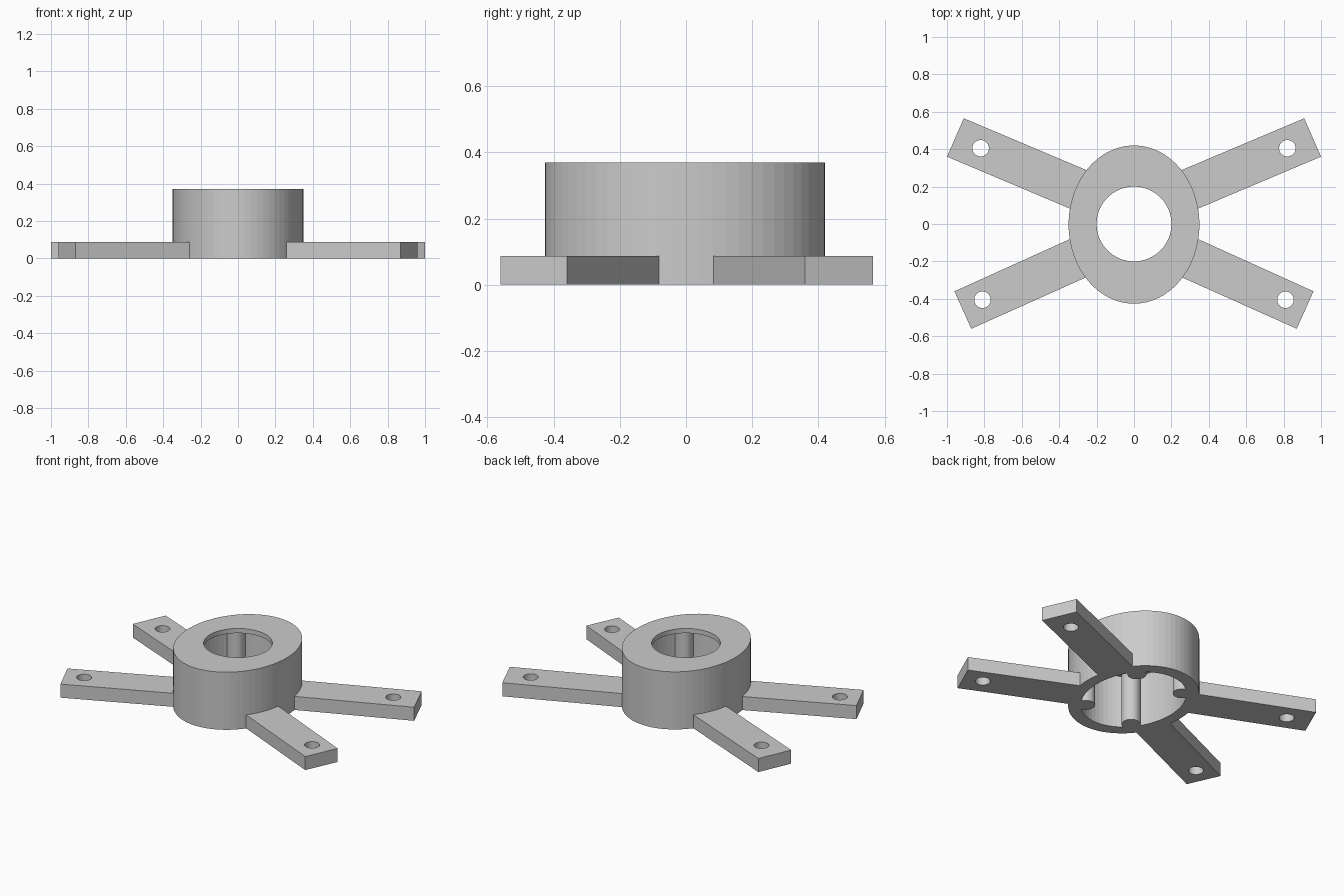
import bpy, bmesh, math

if "Cube" in bpy.data.objects:
    bpy.data.objects.remove(bpy.data.objects["Cube"])

HEIGHT = 0.37
ARM_T = 0.087
SEG = 64


def make_object(name, bm):
    bmesh.ops.recalc_face_normals(bm, faces=bm.faces)
    mesh = bpy.data.meshes.new(name)
    bm.to_mesh(mesh)
    bm.free()
    ob = bpy.data.objects.new(name, mesh)
    bpy.context.collection.objects.link(ob)
    return ob


def ring_body(name, profile):
    """Closed loop of elliptical rings: (rx, ry, centre y, z)."""
    bm = bmesh.new()
    rings = []
    for rx, ry, cy, z in profile:
        rings.append([bm.verts.new((rx * math.cos(2 * math.pi * i / SEG),
                                    cy + ry * math.sin(2 * math.pi * i / SEG), z))
                      for i in range(SEG)])
    for a, b in zip(rings, rings[1:] + rings[:1]):
        for i in range(SEG):
            j = (i + 1) % SEG
            bm.faces.new((a[i], a[j], b[j], b[i]))
    return make_object(name, bm)


def cylinder(name, x, y, r, z0, z1, seg=32):
    bm = bmesh.new()
    bmesh.ops.create_cone(bm, cap_ends=True, segments=seg, radius1=r, radius2=r,
                          depth=z1 - z0)
    bmesh.ops.translate(bm, verts=bm.verts, vec=(x, y, (z0 + z1) / 2))
    return make_object(name, bm)


def arm(name, corners, hole):
    """Flat bar with a screw hole, mirrored to the other side."""
    bm = bmesh.new()
    face = bm.faces.new([bm.verts.new((x, y, 0)) for x, y in corners])
    ext = bmesh.ops.extrude_face_region(bm, geom=[face])
    top = [v for v in ext["geom"] if isinstance(v, bmesh.types.BMVert)]
    bmesh.ops.translate(bm, verts=top, vec=(0, 0, ARM_T))
    ob = make_object(name, bm)
    cutter = cylinder(name + "_hole_cutter", *hole, 0.044, -0.1, ARM_T + 0.1)
    cutter.hide_render = True
    cutter.hide_viewport = True
    cut = ob.modifiers.new("hole", 'BOOLEAN')
    cut.operation = 'DIFFERENCE'
    cut.solver = 'EXACT'
    cut.object = cutter
    ob.modifiers.new("mirror", 'MIRROR').use_mirror_merge = False


# Oval housing, open below, with a round opening in its thin top
ring_body("housing", [
    (0.35, 0.423, -0.003, 0),
    (0.35, 0.423, -0.003, HEIGHT),
    (0.20, 0.20, 0, HEIGHT),
    (0.20, 0.20, 0, HEIGHT - 0.03),
    (0.28, 0.345, -0.003, HEIGHT - 0.03),
    (0.28, 0.345, -0.003, 0),
])

# Mounting arms, each pair mirrored left to right
arm("back_arms", [(0.24, 0.282), (0.33, 0.077), (1.0, 0.36), (0.91, 0.565)], (0.82, 0.405))
arm("front_arms", [(0.33, -0.075), (0.24, -0.278), (0.87, -0.56), (0.96, -0.36)], (0.81, -0.405))

# Screw posts inside the housing
for sx, side in ((-1, "left"), (1, "right")):
    for sy, end in ((-1, "front"), (1, "back")):
        cylinder(f"{end}_{side}_post", sx * 0.172, sy * 0.232, 0.055, 0, HEIGHT - 0.02)
